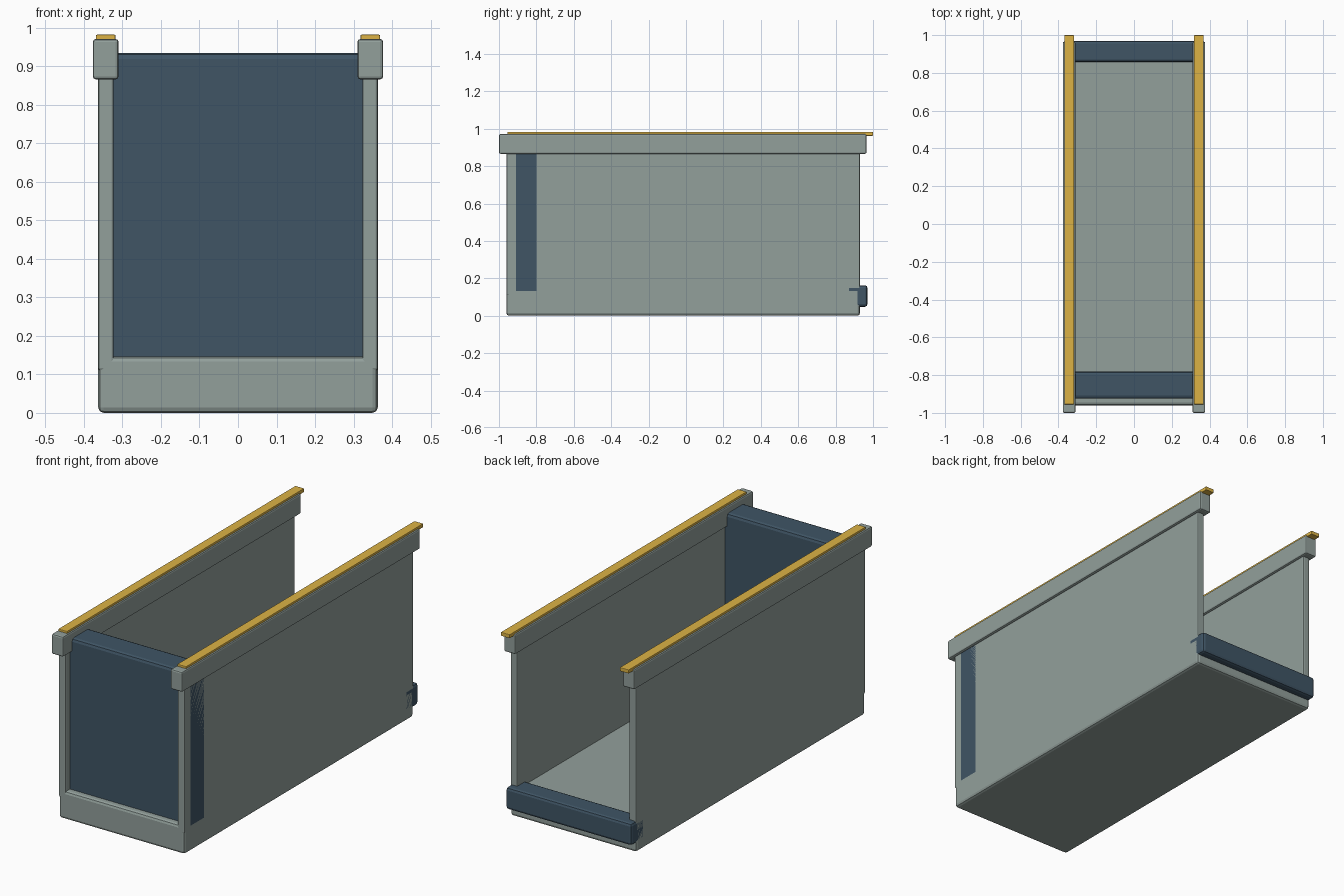
import bpy, bmesh
from mathutils import Vector

if "Cube" in bpy.data.objects:
    bpy.data.objects.remove(bpy.data.objects["Cube"])


def material(name, rgb):
    m = bpy.data.materials.new(name)
    m.diffuse_color = (*rgb, 1)
    m.use_nodes = True
    m.node_tree.nodes["Principled BSDF"].inputs["Base Color"].default_value = m.diffuse_color
    return m


NAVY = material("dark_blue", (0.05, 0.09, 0.13))
GOLD = material("yellow", (0.72, 0.45, 0.06))
GREY = material("grey_green", (0.29, 0.35, 0.33))


def box(name, x, y, z, bevel, mat):
    """Bevelled box from (min, max) ranges."""
    lo, hi = (Vector(v) for v in zip(x, y, z))
    bm = bmesh.new()
    bmesh.ops.create_cube(bm, size=1)
    bmesh.ops.scale(bm, vec=hi - lo, verts=bm.verts)
    bmesh.ops.translate(bm, vec=(lo + hi) / 2, verts=bm.verts)
    me = bpy.data.meshes.new(name)
    bm.to_mesh(me)
    bm.free()
    ob = bpy.data.objects.new(name, me)
    bpy.context.collection.objects.link(ob)
    me.materials.append(mat)
    mod = ob.modifiers.new("bevel", 'BEVEL')
    mod.width = bevel
    mod.segments = 2
    return ob


# Floor slab
box("floor", (-0.363, 0.363), (-0.96, 0.93), (0, 0.147), 0.014, GREY)

# Side walls, top rails and wear strips
for side, s in (("left", -1), ("right", 1)):
    def span(a, b):
        return sorted((s * a, s * b))
    box(f"{side}_wall", span(0.323, 0.363), (-0.96, 0.93), (0.11, 0.92), 0.006, GREY)
    box(f"{side}_top_rail", span(0.31, 0.377), (-1.0, 0.965), (0.866, 0.971), 0.008, GREY)
    box(f"{side}_wear_strip", span(0.318, 0.369), (-0.955, 1.0), (0.962, 0.982), 0.003, GOLD)

# Front bulkhead and rear threshold bar
box("front_bulkhead", (-0.363, 0.363), (-0.925, -0.782), (0.115, 0.935), 0.016, NAVY)
box("rear_threshold", (-0.363, 0.363), (0.858, 0.97), (0.048, 0.163), 0.014, NAVY)
